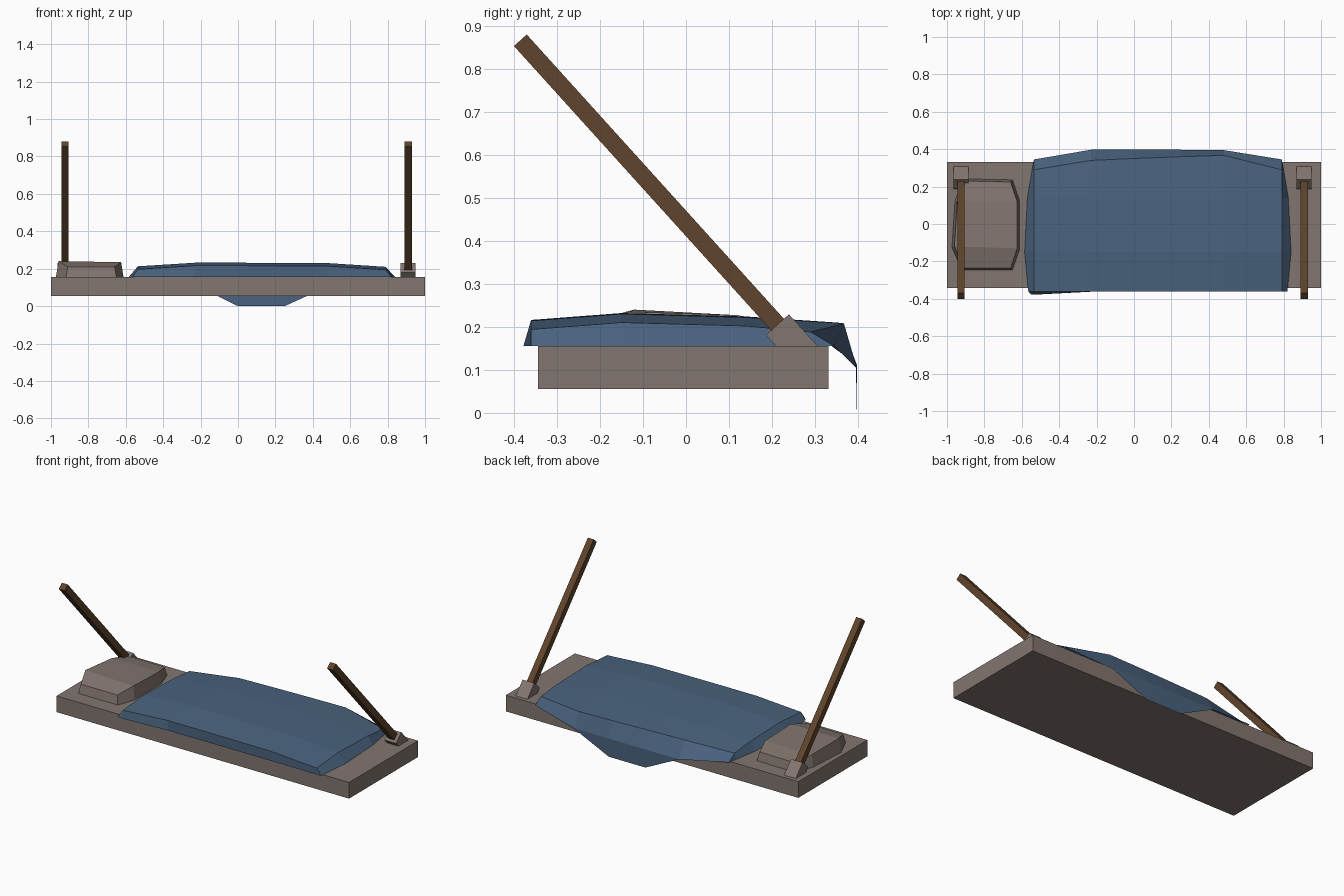
import bpy, bmesh, math
from mathutils import Vector, Matrix

if "Cube" in bpy.data.objects:
    bpy.data.objects.remove(bpy.data.objects["Cube"])


def material(name, rgb):
    m = bpy.data.materials.new(name)
    m.diffuse_color = (*rgb, 1)
    m.use_nodes = True
    m.node_tree.nodes["Principled BSDF"].inputs["Base Color"].default_value = m.diffuse_color
    return m


STONE = material("taupe", (0.225, 0.18, 0.16))
CLOTH = material("faded blue", (0.068, 0.125, 0.21))
WOOD = material("brown wood", (0.115, 0.057, 0.025))


def finish(bm, name, mat):
    me = bpy.data.meshes.new(name)
    bm.to_mesh(me)
    bm.free()
    me.materials.append(mat)
    ob = bpy.data.objects.new(name, me)
    bpy.context.collection.objects.link(ob)
    return ob


def box(name, mat, centre, size, tilt=0.0):
    bm = bmesh.new()
    bmesh.ops.create_cube(bm, size=1, matrix=Matrix.Translation(centre)
                          @ Matrix.Rotation(tilt, 4, 'X') @ Matrix.Diagonal((*size, 1)))
    return finish(bm, name, mat)


# Base slab
box("base_slab", STONE, (0, -0.006, 0.105), (2, 0.675, 0.1))

# Leaning poles with their tilted sockets
low, high = Vector((0, 0.222, 0.195)), Vector((0, -0.385, 0.866))
lean = (high - low).normalized()
tilt = math.atan2(-lean.y, lean.z)
for side, x in (("left", -0.925), ("right", 0.91)):
    shift = Vector((x, 0, 0))
    box(side + "_pole", WOOD, (low + high) / 2 + shift,
        (0.04, 0.04, (high - low).length), tilt)
    box(side + "_socket", STONE, Vector((x, 0.2125, 0.205)) - lean * 0.055,
        (0.08, 0.072, 0.11), tilt) 

# Pillow: faceted hull between a flared bottom ring and a domed top ring
top = [(-0.91, -0.235, .21), (-0.66, -0.235, .21), (-0.625, -0.13, .235),
       (-0.625, 0.12, .227), (-0.66, 0.225, .208), (-0.90, 0.23, .208),
       (-0.945, 0.12, .227), (-0.96, -0.12, .24)]
bm = bmesh.new()
for x, y, z in top:
    bm.verts.new((x, y, z))
    bm.verts.new((-0.79 + (x + 0.79) * 1.08, y * 1.05, 0.154))
bmesh.ops.convex_hull(bm, input=bm.verts[:])
bmesh.ops.dissolve_limit(bm, angle_limit=0.09, verts=bm.verts[:], edges=bm.edges[:])
finish(bm, "pillow", STONE)

# Blanket: sheet lofted over stations along x
# station: x, crown height, front hem y, back shoulder y, back hem y, back hem z
stations = [(-0.535, 0.213, -0.378, 0.29, 0.345, 0.155),
            (-0.23, 0.232, -0.362, 0.34, 0.397, 0.112),
            (0.0, 0.232, -0.36, 0.35, 0.397, 0.0),
            (0.25, 0.231, -0.36, 0.36, 0.397, 0.0),
            (0.48, 0.230, -0.36, 0.367, 0.395, 0.105),
            (0.79, 0.210, -0.362, 0.29, 0.345, 0.155)]
rows = []
for x, z, hem, shoulder, back, drop in stations:
    rows.append([(x, hem, 0.155), (x, -0.36, z - 0.016), (x, -0.15, z),
                 (x, 0.14, z - 0.008), (x, shoulder, z - 0.022),
                 (x, back, max(drop, 0.112)), (x, back, drop)])
# end hems bulge outward and reach down to the slab
bulge = (0.015, 0.03, 0.05, 0.035, 0.01, 0.0, 0.0)
for at, index, sign in ((0, 0, -1), (len(rows) + 1, -1, 1)):
    edge = [(x + sign * b, y, 0.155) for (x, y, z), b in zip(rows[index], bulge)]
    rows.insert(at, edge)

bm = bmesh.new()
grid = [[bm.verts.new(p) for p in row] for row in rows]
for a, b in zip(grid, grid[1:]):
    for i in range(len(a) - 1):
        bm.faces.new((a[i], b[i], b[i + 1], a[i + 1]))
bmesh.ops.remove_doubles(bm, verts=bm.verts[:], dist=0.0005)
bmesh.ops.dissolve_degenerate(bm, dist=0.0005, edges=bm.edges[:])
finish(bm, "blanket", CLOTH)
